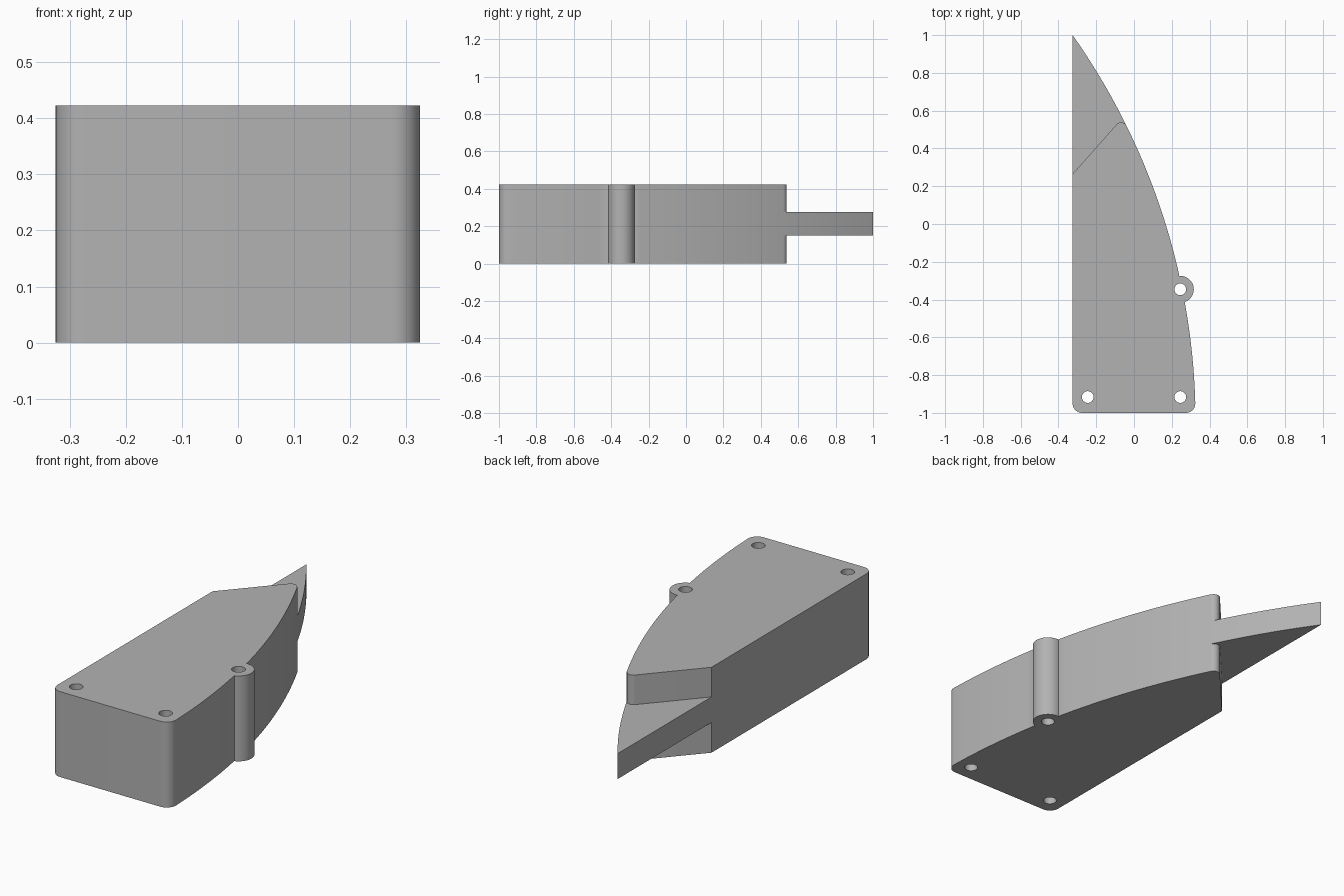
import bpy, bmesh, math
from mathutils import Vector

if "Cube" in bpy.data.objects:
    bpy.data.objects.remove(bpy.data.objects["Cube"], do_unlink=True)

LEFT, HEIGHT = -0.325, 0.423
BLADE_LOW, BLADE_HIGH = 0.15, 0.276
CORNER, HOLE, BOSS = 0.05, 0.031, 0.0715
boss_centre = Vector((0.245, -0.346))

# Large circle that forms the curved side
RADIUS, ARC_Y = 3.553, -1.05
ARC_X = 0.326 - RADIUS


def curve_x(y):
    return ARC_X + math.sqrt(RADIUS ** 2 - (y - ARC_Y) ** 2)


def arc(centre, radius, start, end, steps):
    angles = [math.radians(start + (end - start) * i / steps) for i in range(steps + 1)]
    return [(centre[0] + radius * math.cos(a), centre[1] + radius * math.sin(a)) for a in angles]


def side(y0, y1, steps):
    ys = [y0 + (y1 - y0) * i / steps for i in range(steps + 1)]
    return [(curve_x(y), y) for y in ys]


def prism(name, outline, low, high):
    bm = bmesh.new()
    face = bm.faces.new([bm.verts.new((x, y, low)) for x, y in outline])
    top = bmesh.ops.extrude_face_region(bm, geom=[face])["geom"]
    verts = [g for g in top if isinstance(g, bmesh.types.BMVert)]
    bmesh.ops.translate(bm, verts=verts, vec=(0, 0, high - low))
    bmesh.ops.recalc_face_normals(bm, faces=bm.faces[:])
    mesh = bpy.data.meshes.new(name)
    bm.to_mesh(mesh)
    bm.free()
    obj = bpy.data.objects.new(name, mesh)
    bpy.context.collection.objects.link(obj)
    return obj


def cut(target, cutter):
    cutter.hide_render = True
    mod = target.modifiers.new(cutter.name, "BOOLEAN")
    mod.operation, mod.solver, mod.object = "DIFFERENCE", "EXACT", cutter
    bpy.context.view_layer.objects.active = target
    bpy.ops.object.modifier_apply(modifier=mod.name)
    bpy.data.objects.remove(cutter, do_unlink=True)


# Full outline: rounded base corners, curved side with screw boss, pointed tip
front = -1 + CORNER
outline = arc((LEFT + CORNER, front), CORNER, 180, 270, 10)
outline += arc((curve_x(front) - CORNER, front), CORNER, 270, 360, 10)
outline += side(-0.9, -0.415, 10)
outline += arc(boss_centre, BOSS, -70, 95, 24)
outline += side(-0.27, 1, 40)
body = prism("finned_bracket_body", outline, 0, HEIGHT)

# Slanted notches above and below leave a thin blade at the tip
slope = 1.13
tip_centre = (-0.0687, 0.5085)
notch = [(LEFT - 0.1, 0.265 - 0.1 * slope)]
notch += arc(tip_centre, 0.03, 138.5, 27, 12)
notch += [(0.1, 0.47), (0.1, 1.1), (LEFT - 0.1, 1.1)]
cut(body, prism("lower_notch", notch, -0.1, BLADE_LOW))
cut(body, prism("upper_notch", notch, BLADE_HIGH, HEIGHT + 0.1))

# Screw holes
for centre in ((-0.245, -0.916), (0.245, -0.916), boss_centre):
    cut(body, prism("screw_hole", arc(centre, HOLE, 0, 348.75, 31), -0.1, HEIGHT + 0.1))

# Single grey finish
grey = bpy.data.materials.new("plain_grey")
grey.use_nodes = True
colour = (0.45, 0.45, 0.45, 1)
grey.diffuse_color = colour
grey.node_tree.nodes["Principled BSDF"].inputs["Base Color"].default_value = colour
body.data.materials.clear()
body.data.materials.append(grey)

bpy.ops.object.select_all(action="DESELECT")
body.select_set(True)
bpy.context.view_layer.objects.active = body
bpy.ops.object.shade_smooth_by_angle(angle=math.radians(30))
